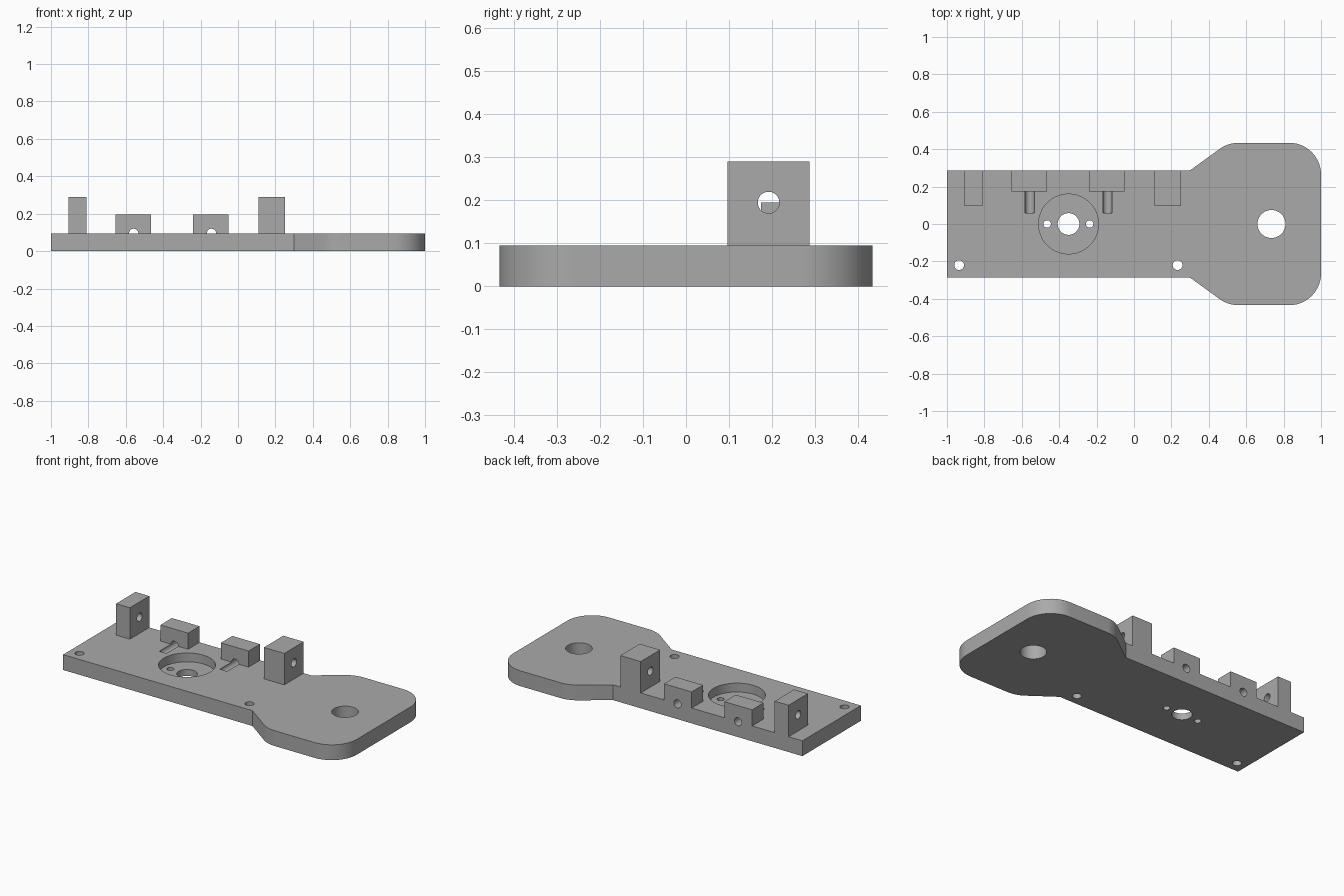
import bpy, bmesh, math
from mathutils import Vector, Matrix

if "Cube" in bpy.data.objects:
    bpy.data.objects.remove(bpy.data.objects["Cube"])

TOP = 0.095      # plate thickness
SIDE = 0.287     # half width of the narrow part
WIDE = 0.434     # half width of the wide end
RADIUS = 0.17    # corner rounding of the wide end

grey = bpy.data.materials.new("grey")
grey.diffuse_color = (0.4, 0.4, 0.4, 1)
grey.use_nodes = True
grey.node_tree.nodes["Principled BSDF"].inputs["Base Color"].default_value = grey.diffuse_color


def add_object(name, bm):
    bmesh.ops.recalc_face_normals(bm, faces=bm.faces)
    mesh = bpy.data.meshes.new(name)
    bm.to_mesh(mesh)
    bm.free()
    mesh.materials.append(grey)
    obj = bpy.data.objects.new(name, mesh)
    bpy.context.collection.objects.link(obj)
    return obj


def block(name, x0, x1, y0, y1, z0, z1):
    bm = bmesh.new()
    size = Matrix.Diagonal((x1 - x0, y1 - y0, z1 - z0, 1))
    centre = Matrix.Translation(((x0 + x1) / 2, (y0 + y1) / 2, (z0 + z1) / 2))
    bmesh.ops.create_cube(bm, size=1, matrix=centre @ size)
    return add_object(name, bm)


def cylinder(name, start, end, radius, sides=40):
    start, end = Vector(start), Vector(end)
    axis = end - start
    bm = bmesh.new()
    turn = axis.to_track_quat('Z', 'Y').to_matrix().to_4x4()
    bmesh.ops.create_cone(bm, cap_ends=True, segments=sides, radius1=radius,
                          radius2=radius, depth=axis.length,
                          matrix=Matrix.Translation((start + end) / 2) @ turn)
    return add_object(name, bm)


def combine(target, other, operation):
    mod = target.modifiers.new(operation.lower(), 'BOOLEAN')
    mod.operation, mod.object, mod.solver = operation, other, 'EXACT'
    bpy.context.view_layer.objects.active = target
    bpy.ops.object.modifier_apply(modifier=mod.name)
    bpy.data.objects.remove(other)


def arc(cx, cy, a0, a1, steps):
    return [(cx + RADIUS * math.cos(math.radians(a0 + (a1 - a0) * i / steps)),
             cy + RADIUS * math.sin(math.radians(a0 + (a1 - a0) * i / steps)))
            for i in range(steps + 1)]


# Plate: narrow arm flaring into a rounded wide end
half = [(-1, SIDE), (0.30, SIDE)]
half += arc(0.558, WIDE - RADIUS, 126, 90, 6)
half += arc(1 - RADIUS, WIDE - RADIUS, 90, 0, 14)
outline = half + [(x, -y) for x, y in reversed(half)]
bm = bmesh.new()
face = bm.faces.new([bm.verts.new((x, y, 0)) for x, y in outline])
up = bmesh.ops.extrude_face_region(bm, geom=[face])["geom"]
bmesh.ops.translate(bm, vec=(0, 0, TOP),
                    verts=[v for v in up if isinstance(v, bmesh.types.BMVert)])
plate = add_object("mounting_plate", bm)

# Upright lugs and low guide blocks along the back edge
for x0, x1 in ((-0.905, -0.81), (0.11, 0.25)):
    combine(plate, block("lug", x0, x1, 0.097, SIDE, 0.05, 0.29), 'UNION')
for x0, x1 in ((-0.655, -0.465), (-0.24, -0.05)):
    combine(plate, block("guide", x0, x1, 0.175, SIDE, 0.05, 0.195), 'UNION')

# Round pocket, then vertical holes through the plate
combine(plate, cylinder("pocket", (-0.35, 0, 0.04), (-0.35, 0, 0.2), 0.16, 64), 'DIFFERENCE')
for x, y, r in ((-0.35, 0, 0.058), (-0.464, 0, 0.02), (-0.237, 0, 0.02),
                (-0.935, -0.22, 0.026), (0.233, -0.22, 0.026), (0.735, 0, 0.075)):
    combine(plate, cylinder("hole", (x, y, -0.1), (x, y, 0.2), r), 'DIFFERENCE')

# Rod channels through the guide blocks, ending as grooves in the plate
for x in (-0.558, -0.142):
    combine(plate, cylinder("channel", (x, 0.06, TOP), (x, 0.4, TOP), 0.025), 'DIFFERENCE')

# Cross holes through both lugs
for x0, x1 in ((-0.95, -0.75), (0.05, 0.3)):
    combine(plate, cylinder("pin_hole", (x0, 0.192, 0.195), (x1, 0.192, 0.195), 0.025), 'DIFFERENCE')

# Smooth the curved walls and keep the edges sharp
plate.select_set(True)
bpy.context.view_layer.objects.active = plate
bpy.ops.object.shade_smooth_by_angle(angle=math.radians(25))
